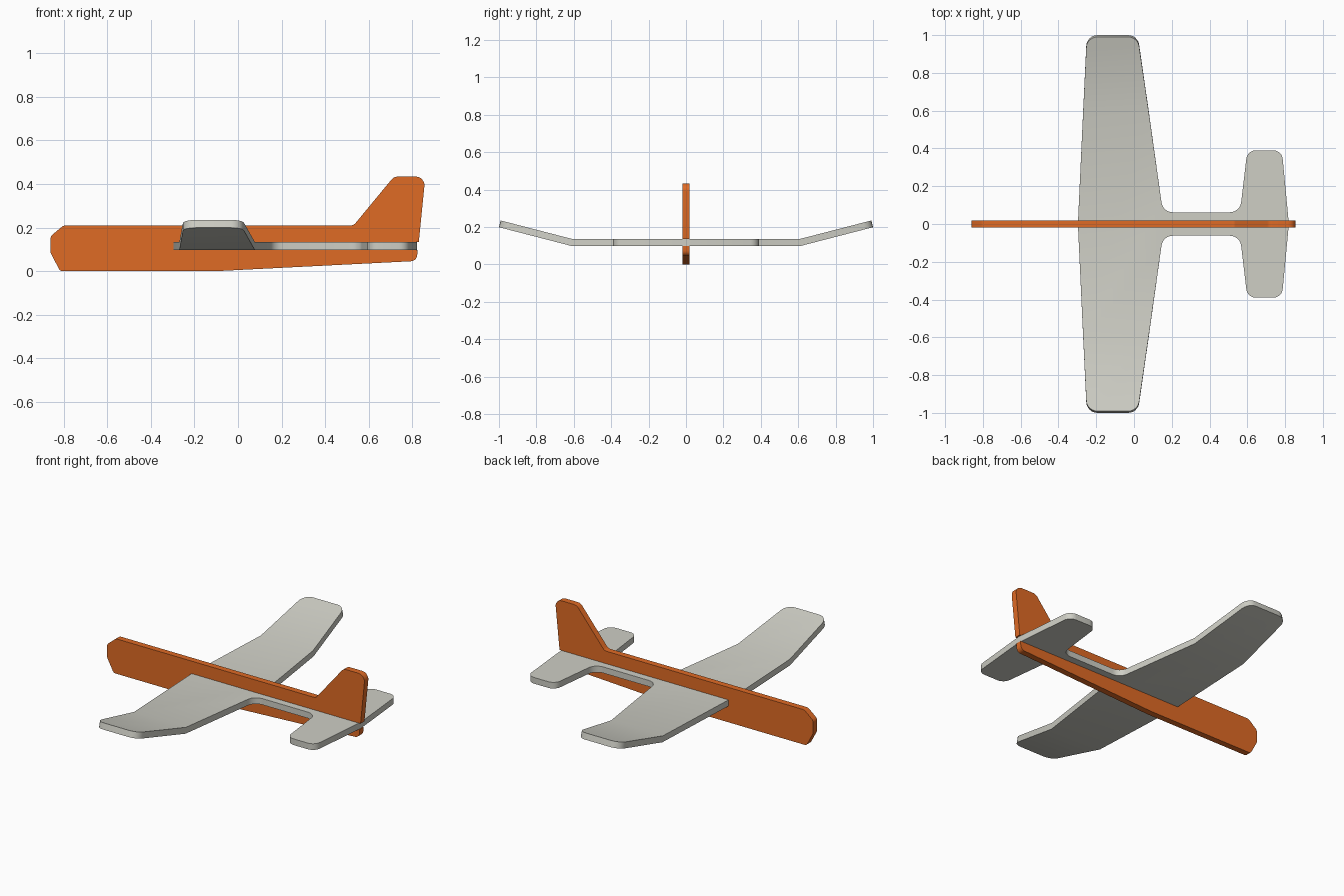
import bpy
import bmesh
import math
from mathutils import Vector

if "Cube" in bpy.data.objects:
    bpy.data.objects.remove(bpy.data.objects["Cube"])

THICK = 0.037          # sheet thickness of both parts
PLATE_Z = 0.098        # underside of the wing sheet
BEND_Y = 0.608         # where the wing tips fold up
BEND = math.radians(14.5)


def make_material(name, color):
    mat = bpy.data.materials.new(name)
    mat.use_nodes = True
    mat.diffuse_color = color
    mat.node_tree.nodes["Principled BSDF"].inputs["Base Color"].default_value = color
    return mat


def rounded(corners, steps=6):
    """Outline from (a, b, radius) corners, each replaced by a tangent arc."""
    out = []
    for i, (a, b, r) in enumerate(corners):
        p = Vector((a, b))
        if r == 0:
            out.append(p)
            continue
        d0 = (Vector(corners[i - 1][:2]) - p).normalized()
        d1 = (Vector(corners[(i + 1) % len(corners)][:2]) - p).normalized()
        half = d0.angle(d1) / 2
        center = p + (d0 + d1).normalized() * (r / math.sin(half))
        start = p + d0 * (r / math.tan(half)) - center
        end = p + d1 * (r / math.tan(half)) - center
        sweep = math.pi - 2 * half
        for k in range(steps + 1):
            t = k / steps
            arc = start * math.sin((1 - t) * sweep) + end * math.sin(t * sweep)
            out.append(center + arc / math.sin(sweep))
    return out


def extruded(points, direction):
    bm = bmesh.new()
    face = bm.faces.new([bm.verts.new(p) for p in points])
    res = bmesh.ops.extrude_face_region(bm, geom=[face], use_keep_orig=True)
    moved = [g for g in res["geom"] if isinstance(g, bmesh.types.BMVert)]
    bmesh.ops.translate(bm, verts=moved, vec=direction)
    return bm


def finish(bm, name, mat):
    bmesh.ops.recalc_face_normals(bm, faces=bm.faces)
    mesh = bpy.data.meshes.new(name)
    bm.to_mesh(mesh)
    bm.free()
    mesh.materials.append(mat)
    obj = bpy.data.objects.new(name, mesh)
    bpy.context.collection.objects.link(obj)
    bpy.ops.object.select_all(action="DESELECT")
    obj.select_set(True)
    bpy.context.view_layer.objects.active = obj
    bpy.ops.object.shade_smooth_by_angle(angle=math.radians(25))
    return obj


orange = make_material("orange", (0.74, 0.145, 0.018, 1))
pale_grey = make_material("pale grey", (0.62, 0.62, 0.56, 1))

# Fuselage with fin: upright sheet, slotted from the tail for the wing sheet
slot_top = PLATE_Z + THICK
side = rounded([
    (-0.86, 0.16, 0.03), (-0.80, 0.21, 0.03), (0.53, 0.21, 0.03),
    (0.715, 0.434, 0.04), (0.859, 0.434, 0.04), (0.829, slot_top, 0),
    (-0.295, slot_top, 0), (-0.295, PLATE_Z, 0), (0.823, PLATE_Z, 0),
    (0.82, 0.047, 0.03), (-0.11, 0, 0), (-0.815, 0, 0.02), (-0.86, 0.085, 0.04),
])
bm = extruded([(p.x, -THICK / 2, p.y) for p in side], (0, THICK, 0))
finish(bm, "fuselage", orange)

# Wing and tailplane: one flat sheet, outlined on one side and mirrored
span = BEND_Y + (1 - BEND_Y) / math.cos(BEND)
half = [
    (-0.25, span, 0.06), (0.02, span, 0.06), (0.153, 0.062, 0.06),
    (0.561, 0.062, 0.06), (0.60, 0.39, 0.05), (0.783, 0.39, 0.05),
]
mirrored = [(x, -y, r) for x, y, r in reversed(half)]
outline = rounded([(-0.297, 0, 0)] + half + [(0.82, 0, 0)] + mirrored)
bm = extruded([(p.x, p.y, 0) for p in outline], (0, 0, THICK))

# Fold the wing tips up along a mitred crease
for sign in (1, -1):
    bmesh.ops.bisect_plane(bm, geom=bm.verts[:] + bm.edges[:] + bm.faces[:],
                           plane_co=(0, sign * BEND_Y, 0), plane_no=(0, sign, 0))
for v in bm.verts:
    s, h = abs(v.co.y) - BEND_Y, v.co.z
    sign = math.copysign(1, v.co.y)
    if abs(s) < 1e-4:
        v.co.y = sign * (BEND_Y - h * math.tan(BEND / 2))
    elif s > 0:
        v.co.y = sign * (BEND_Y + s * math.cos(BEND) - h * math.sin(BEND))
        v.co.z = s * math.sin(BEND) + h * math.cos(BEND)
    v.co.z += PLATE_Z
finish(bm, "wing_and_tailplane", pale_grey)
